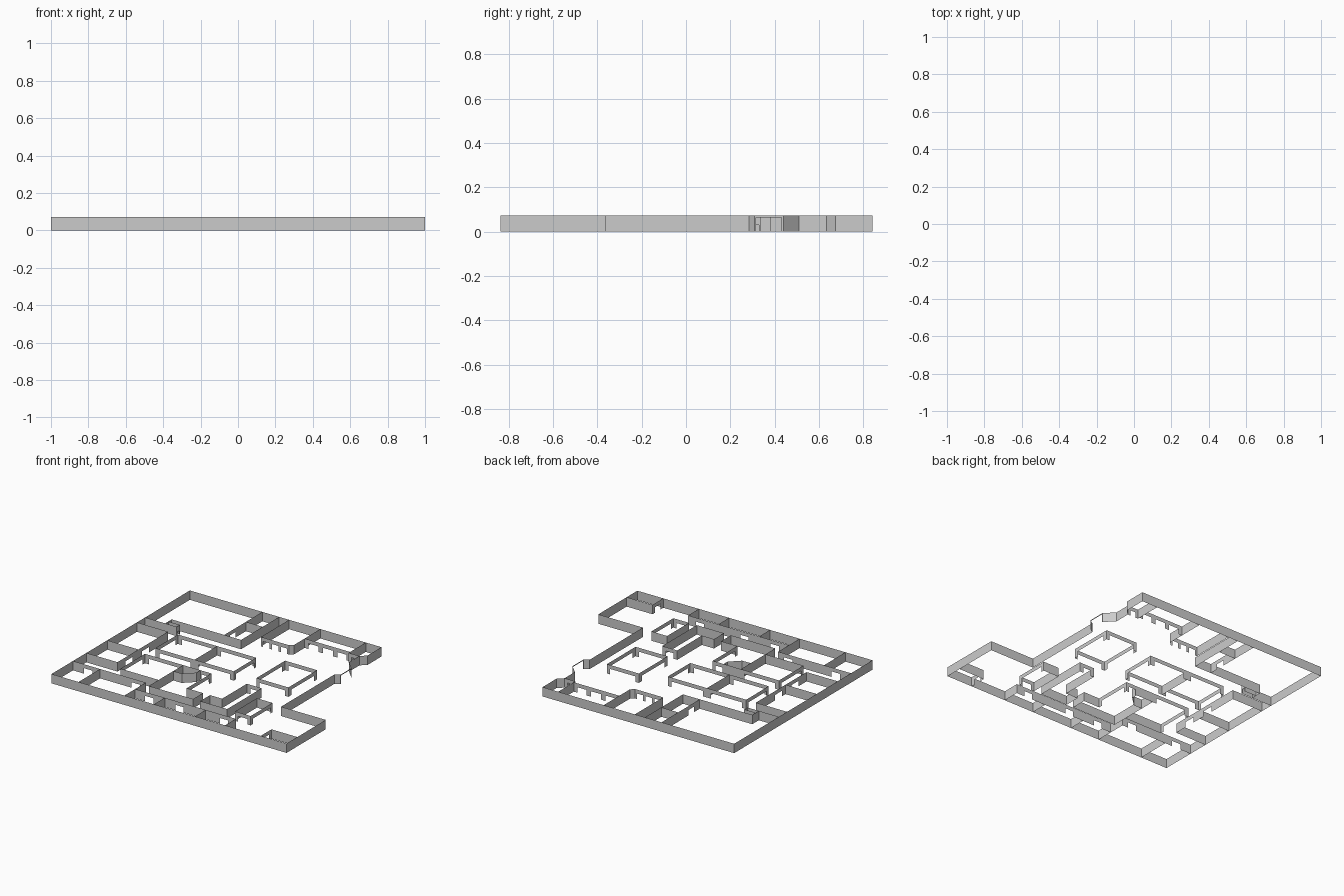
import bpy, bmesh
from mathutils import Vector

if "Cube" in bpy.data.objects:
    bpy.data.objects.remove(bpy.data.objects["Cube"])

H = 0.072      # wall height
DOOR = 0.042   # usual opening height


def walls(name, pts, closed=False, openings=None):
    """Thin upright walls along a path.
    openings: {segment: [(start, end, height), ...]} with start/end as fractions."""
    openings = openings or {}
    bm = bmesh.new()
    pts = [Vector((p[0], p[1], 0)) for p in pts]
    n = len(pts) if closed else len(pts) - 1

    def panel(a, b, u, v, z0, z1):
        p, q = a.lerp(b, u), a.lerp(b, v)
        bm.faces.new([bm.verts.new((c.x, c.y, z))
                      for c, z in ((p, z0), (q, z0), (q, z1), (p, z1))])

    for i in range(n):
        a, b = pts[i], pts[(i + 1) % len(pts)]
        u = 0.0
        for s, e, h in openings.get(i, []):
            if s > u:
                panel(a, b, u, s, 0, H)
            panel(a, b, s, e, h, H)
            u = e
        if u < 1:
            panel(a, b, u, 1, 0, H)
    bmesh.ops.remove_doubles(bm, verts=bm.verts, dist=0.0005)
    me = bpy.data.meshes.new(name)
    bm.to_mesh(me)
    bm.free()
    ob = bpy.data.objects.new(name, me)
    bpy.context.collection.objects.link(ob)
    return ob


def rect(x0, y0, x1, y1):
    return [(x0, y0), (x1, y0), (x1, y1), (x0, y1)]


WIDE = [(0.1, 0.9, DOOR)]
MID = [(0.4, 0.62, DOOR)]
TRIPLE = [(0.08, 0.3, DOOR), (0.4, 0.62, DOOR), (0.72, 0.92, DOOR)]

# outer shell with the entrance in the small bay
walls("outer_wall", [(-1, 0.843), (0.63, 0.843), (0.63, 0.675), (0.588, 0.635),
                     (0.588, 0.51), (0.657, 0.44), (0.657, 0.31), (0.62, 0.285),
                     (0.62, -0.362), (1, -0.362), (1, -0.838), (-1, -0.838)],
      True, {5: [(0.06, 0.96, 0.064)]})

# back left rooms
walls("back_left_room", [(-0.24, 0.843), (-0.24, 0.38), (-0.83, 0.38), (-0.83, 0.30)])
walls("back_left_divider", [(-0.383, 0.843), (-0.383, 0.38)], False, {0: [(0.7, 0.85, DOOR)]})
walls("back_left_cross_wall", [(-0.383, 0.643), (-0.24, 0.643)])
walls("closet", [(-0.83, 0.338), (-0.732, 0.338), (-0.732, 0.30), (-1, 0.30)],
      False, {1: [(0.2, 0.8, 0.03)]})

# back middle and back right rooms
walls("back_middle_room", [(-0.155, 0.843), (-0.155, 0.5), (0.085, 0.5),
                           (0.11, 0.525), (0.11, 0.843)], False, {1: TRIPLE})
walls("back_corridor_wall", [(0.11, 0.653), (0.497, 0.653)], False, {0: TRIPLE})
walls("back_right_room", [(0.497, 0.843), (0.497, 0.635), (0.588, 0.635)],
      False, {1: [(0.25, 0.75, DOOR)]})

# left side rooms
walls("left_room", [(-1, 0.2), (-0.735, 0.2), (-0.735, -0.415), (-1, -0.415)],
      False, {1: [(0.38, 0.52, DOOR), (0.7, 0.84, DOOR)]})
walls("left_room_divider", [(-1, -0.16), (-0.735, -0.16)])

# glazed meeting rooms in the middle
walls("middle_double_room", [(-0.652, -0.073), (-0.318, -0.073), (0.015, -0.073),
                             (0.015, 0.2), (-0.318, 0.2), (-0.652, 0.2)],
      True, {0: WIDE, 1: WIDE, 2: WIDE, 3: WIDE, 4: WIDE, 5: WIDE})
walls("middle_divider", [(-0.318, -0.073), (-0.318, 0.2)])
walls("middle_right_room", rect(0.208, -0.073, 0.48, 0.275), True,
      {i: WIDE for i in range(4)})

# front core rooms
walls("core_room_left", [(-0.332, -0.192), (-0.657, -0.192), (-0.657, -0.49),
                         (-0.332, -0.49)], False, {0: WIDE, 1: WIDE})
walls("core_room_right", [(-0.332, -0.192), (-0.332, -0.61), (0.045, -0.61),
                          (0.045, -0.49), (-0.093, -0.49), (-0.093, -0.192)],
      True, {4: WIDE, 5: [(0.1, 0.35, DOOR)]})
walls("core_angled_wall", [(-0.332, -0.312), (-0.26, -0.312), (-0.185, -0.24),
                           (-0.185, -0.192)])
walls("core_l_room", [(0.208, -0.19), (0.335, -0.19), (0.335, -0.61), (0.105, -0.61),
                      (0.105, -0.49), (0.208, -0.49)], True,
      {0: [(0.25, 0.75, DOOR)]})
walls("core_small_room", rect(0.402, -0.61, 0.535, -0.345), True,
      {0: [(0.2, 0.8, DOOR)], 1: WIDE})

# rooms along the front wall
walls("front_left_room", [(-1, -0.577), (-0.38, -0.577), (-0.38, -0.838)],
      False, {0: [(0.15, 0.27, DOOR), (0.8, 0.92, DOOR)]})
walls("front_row_wall", [(-0.38, -0.707), (0.477, -0.707)], False,
      {0: [(0.1, 0.18, DOOR), (0.4, 0.48, DOOR), (0.84, 0.92, DOOR)]})
for x, y in ((-0.77, -0.577), (-0.128, -0.707), (0.22, -0.707), (0.477, -0.707)):
    walls("front_divider", [(x, y), (x, -0.838)])
walls("front_right_closet", [(0.78, -0.838), (0.78, -0.707), (1, -0.707)],
      False, {0: [(0.25, 0.75, DOOR)]})
